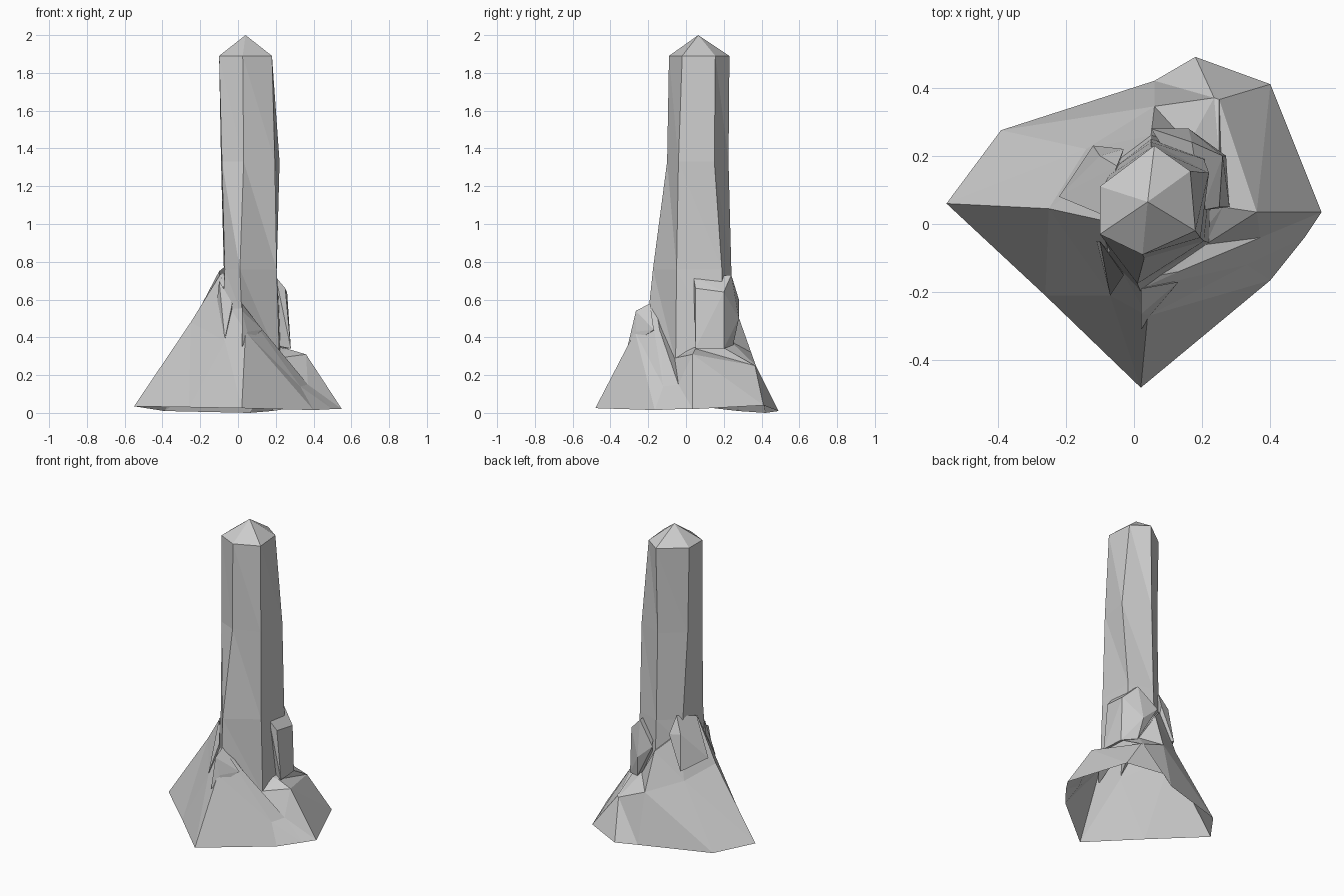
import bpy, bmesh


def finish(name, bm):
    bmesh.ops.recalc_face_normals(bm, faces=bm.faces)
    me = bpy.data.meshes.new(name)
    bm.to_mesh(me)
    bm.free()
    ob = bpy.data.objects.new(name, me)
    bpy.context.collection.objects.link(ob)
    return ob


def loft(name, rings, top=None):
    """Triangulated open-bottomed skin through equal-length rings, optional tip."""
    bm = bmesh.new()
    rows = [[bm.verts.new(p) for p in r] for r in rings]
    n = len(rows[0])
    for lo, hi in zip(rows, rows[1:]):
        for i in range(n):
            j = (i + 1) % n
            bm.faces.new((lo[i], lo[j], hi[j]))
            bm.faces.new((lo[i], hi[j], hi[i]))
    if top:
        v = bm.verts.new(top)
        for i in range(n):
            bm.faces.new((rows[-1][i], rows[-1][(i + 1) % n], v))
    return finish(name, bm)


def boulder(name, pts):
    """Faceted rock from the convex hull of a few corners."""
    bm = bmesh.new()
    vs = [bm.verts.new(p) for p in pts]
    res = bmesh.ops.convex_hull(bm, input=vs)
    junk = {g for g in res["geom_interior"] + res["geom_unused"]
            if isinstance(g, bmesh.types.BMVert)}
    bmesh.ops.delete(bm, geom=list(junk), context='VERTS')
    return finish(name, bm)


def ring(z, *xy):
    return [(x, y, z) for x, y in xy]


# six-sided stone column with a pointed cap, its foot following the rock line
loft("stone_column", [
    [(-.08, .15, .60), (.05, .25, .52), (.23, .19, .32), (.22, -.055, .27),
     (.02, -.20, .52), (-.08, -.09, .55)],
    ring(0.76, (-.075, .14), (.05, .24), (.205, .19), (.205, -.05), (.01, -.175), (-.07, -.08)),
    ring(1.33, (-.09, .11), (.05, .225), (.22, .15), (.195, -.04), (.03, -.10), (-.085, -.05)),
    ring(1.89, (-.10, .11), (.06, .23), (.165, .155), (.18, -.02), (.025, -.09), (-.10, -.03)),
], top=(.04, .065, 2.0))

# hollow sloping foot: ground outline, mid break, upper edge meeting the column
loft("rock_foot", [
    [(-.55, .06, .035), (-.39, .275, .01), (.06, .42, .0), (.18, .49, .01), (.40, .41, .04),
     (.55, .035, .02), (.50, -.04, .02), (.40, -.165, .015), (.02, -.48, .025), (-.26, -.21, .03)],
    [(-.25, .045, .48), (-.14, .22, .40), (.06, .345, .32), (.235, .37, .25), (.25, .365, .25),
     (.36, .035, .31), (.37, -.04, .15), (.33, -.12, .14), (.04, -.27, .43), (-.07, -.21, .38)],
    [(-.09, .01, .74), (-.07, .17, .68), (.05, .26, .56), (.16, .235, .38), (.25, .19, .35),
     (.26, .05, .34), (.21, -.06, .29), (.13, -.14, .44), (.02, -.19, .57), (-.07, -.08, .60)],
    # small inner lip tucked inside the column
    [(-.06, .02, .74), (-.05, .15, .67), (.05, .22, .58), (.15, .21, .39), (.20, .17, .36),
     (.20, .04, .35), (.18, -.05, .31), (.09, -.12, .45), (.02, -.16, .57), (-.05, -.07, .60)],
])

# boulders leaning on the column
boulder("right_boulder", [
    (.20, .04, .72), (.25, .05, .66), (.26, .20, .64), (.27, .20, .34), (.28, .05, .34),
    (.17, .24, .73), (.16, .28, .50), (.05, .28, .60), (.18, .10, .36), (.18, .25, .36)])
boulder("left_boulder", [
    (-.05, .17, .79), (-.10, .03, .75), (-.10, .20, .69), (-.03, .22, .68),
    (-.22, .08, .52), (-.12, .23, .46), (-.06, .12, .50)])
boulder("front_left_shard", [
    (-.10, -.05, .70), (-.11, -.05, .60), (-.07, -.21, .39), (-.04, -.12, .45), (-.03, -.15, .58)])
boulder("front_shard", [
    (.02, -.265, .54), (.05, -.265, .43), (.02, -.19, .58), (.13, -.17, .44),
    (.02, -.31, .35), (.03, -.17, .42)])
